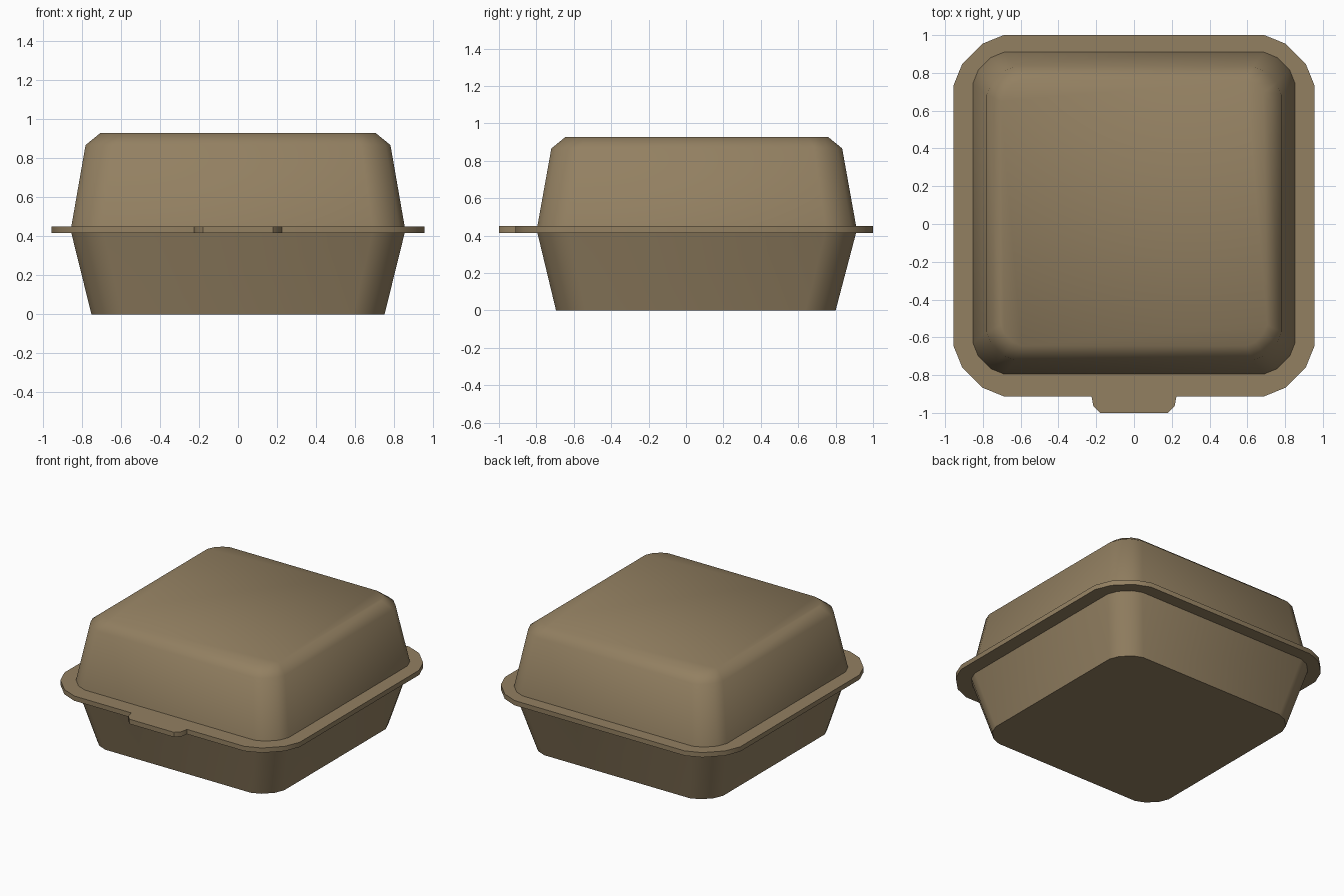
import bpy, bmesh, math

if "Cube" in bpy.data.objects:
    bpy.data.objects.remove(bpy.data.objects["Cube"])

card = bpy.data.materials.new("kraft_brown")
card.diffuse_color = (0.29, 0.215, 0.12, 1)
card.use_nodes = True
card.node_tree.nodes["Principled BSDF"].inputs["Base Color"].default_value = card.diffuse_color

# corner shape as fractions of the corner size, from side to end
CORNER = [(1, 0), (0.83, 0.42), (0.42, 0.83), (0, 1)]


def rounded_rect(hx, y0, y1, r):
    """Counter-clockwise outline with three-segment corners."""
    right = [(hx - r + r * a, y1 - r + r * b) for a, b in CORNER]
    left = [(-x, y) for x, y in reversed(right)]
    low_left = [(-(hx - r + r * a), y0 + r - r * b) for a, b in CORNER]
    low_right = [(-x, y) for x, y in reversed(low_left)]
    return right + left + low_left + low_right


def loft(name, loops, angle):
    """Skin a stack of (outline, z) loops and cap both ends."""
    bm = bmesh.new()
    rings = [[bm.verts.new((x, y, z)) for x, y in pts] for pts, z in loops]
    for a, b in zip(rings, rings[1:]):
        n = len(a)
        for i in range(n):
            j = (i + 1) % n
            bm.faces.new((a[i], a[j], b[j], b[i]))
    bm.faces.new(rings[0][::-1])
    bm.faces.new(rings[-1])
    bmesh.ops.recalc_face_normals(bm, faces=bm.faces)
    me = bpy.data.meshes.new(name)
    bm.to_mesh(me)
    bm.free()
    me.materials.append(card)
    ob = bpy.data.objects.new(name, me)
    bpy.context.collection.objects.link(ob)
    bpy.ops.object.select_all(action='DESELECT')
    bpy.context.view_layer.objects.active = ob
    ob.select_set(True)
    bpy.ops.object.shade_smooth_by_angle(angle=math.radians(angle))
    return ob


# lower tray, flaring up to the rim
loft("tray", [(rounded_rect(0.75, -0.695, 0.80, 0.16), 0.0),
              (rounded_rect(0.853, -0.795, 0.91, 0.165), 0.417)], 50)

# upper lid with a softened top edge
loft("lid", [(rounded_rect(0.853, -0.795, 0.91, 0.165), 0.448),
             (rounded_rect(0.78, -0.72, 0.835, 0.15), 0.866),
             (rounded_rect(0.705, -0.645, 0.76, 0.11), 0.927)], 50)

# flat rim with the front opening tab in its outline
tab = [(-0.225, -0.912), (-0.215, -0.965), (-0.18, -1.0)]
rim = rounded_rect(0.955, -0.912, 1.0, 0.265)
rim = rim[:12] + tab + [(-x, y) for x, y in reversed(tab)] + rim[12:]
loft("rim", [(rim, 0.415), (rim, 0.45)], 35)
